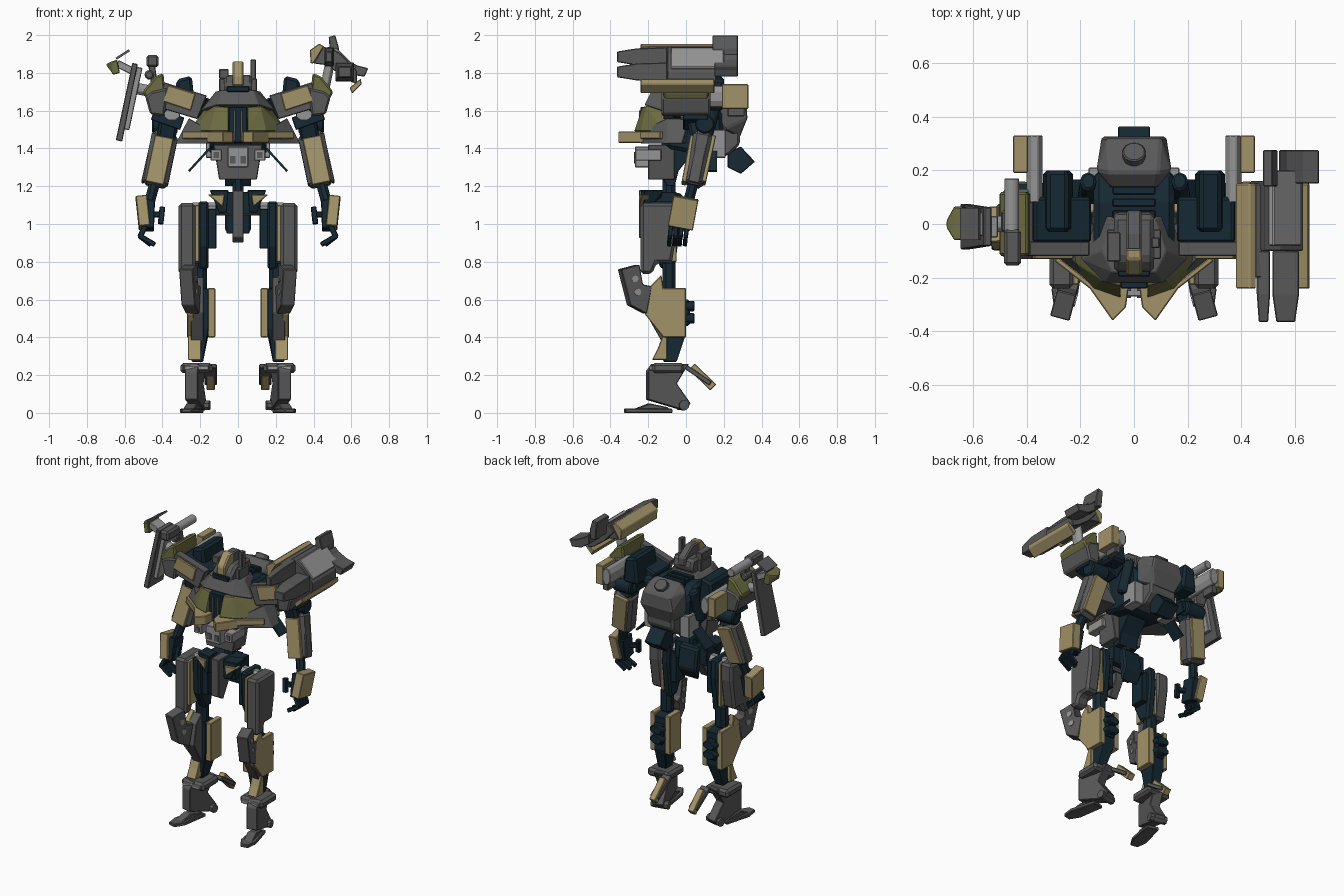
import bpy, bmesh, math
from mathutils import Vector, Matrix

def mat(name, c):
    m = bpy.data.materials.new(name)
    m.diffuse_color = (*c, 1)
    return m
GREY, LIGHT = mat("grey", (.1, .1, .1)), mat("light_grey", (.3, .3, .3))
DARK, TAN = mat("dark_blue", (.008, .022, .033)), mat("tan", (.36, .29, .14))
OLIVE = mat("olive", (.15, .15, .055))

def emit(name, bm, col, m, bev, yaw=None):
    """Turn a bmesh into one object, or a mirrored left/right pair."""
    if yaw:
        piv = Vector((yaw[1], yaw[2], 0))
        bmesh.ops.rotate(bm, verts=bm.verts, cent=piv, matrix=Matrix.Rotation(math.radians(yaw[0]), 3, 'Z'))
    for side in ((1, -1) if m else (1,)):
        if side < 0:
            for v in bm.verts:
                v.co.x *= -1
        bmesh.ops.recalc_face_normals(bm, faces=bm.faces)
        n = name + ({1: "_right", -1: "_left"}[side] if m else "")
        me = bpy.data.meshes.new(n)
        bm.to_mesh(me)
        me.materials.append(col)
        ob = bpy.data.objects.new(n, me)
        bpy.context.collection.objects.link(ob)
        if bev:
            b = ob.modifiers.new("chamfer", 'BEVEL')
            b.width, b.segments, b.limit_method = bev, 1, 'ANGLE'
    bm.free()

def prism(name, axis, a, b, pts, col=GREY, m=False, bev=.004, yaw=None):
    """Extrude a 2D profile along an axis from a to b."""
    put = {'x': lambda t, p: (t, *p), 'y': lambda t, p: (p[0], t, p[1]), 'z': lambda t, p: (*p, t)}[axis]
    bm = bmesh.new()
    lo, hi = [[bm.verts.new(put(t, p)) for p in pts] for t in (a, b)]
    bm.faces.new(lo)
    bm.faces.new(hi)
    for i in range(len(pts)):
        j = (i + 1) % len(pts)
        bm.faces.new((lo[i], lo[j], hi[j], hi[i]))
    emit(name, bm, col, m, bev, yaw)

def box(name, x, y, z, col=GREY, m=False, bev=.004, yaw=None):
    prism(name, 'z', z[0], z[1], [(x[0], y[0]), (x[1], y[0]), (x[1], y[1]), (x[0], y[1])], col, m, bev, yaw)

def hull(name, pts, col=GREY, m=False, bev=.004):
    """Convex armour chunk around a few points."""
    bm = bmesh.new()
    for p in pts:
        bm.verts.new(p)
    r = bmesh.ops.convex_hull(bm, input=bm.verts)
    bmesh.ops.delete(bm, geom=[g for g in r["geom_interior"] if isinstance(g, bmesh.types.BMVert)], context='VERTS')
    bmesh.ops.dissolve_limit(bm, angle_limit=.05, verts=bm.verts, edges=bm.edges)
    emit(name, bm, col, m, bev)

def bar(name, p, q, w, d, col=GREY, m=False, bev=.004, taper=1, n=4, yaw=None):
    """Box (n=4) or round bar from p to q; w is the width along x."""
    p, q = Vector(p), Vector(q)
    z = (q - p).normalized()
    ref = Vector((1, 0, 0)) if abs(z.x) < .9 else Vector((0, 1, 0))
    y = z.cross(ref).normalized()
    x = y.cross(z)
    bm = bmesh.new()
    rings = []
    for c, k in ((p, 1), (q, taper)):
        ang = [2 * math.pi * (i + .5) / n for i in range(n)]
        f = k / 2 / math.cos(math.pi / n)
        rings.append([bm.verts.new(c + x * math.cos(t) * w * f + y * math.sin(t) * d * f) for t in ang])
    bm.faces.new(rings[0])
    bm.faces.new(rings[1])
    for i in range(n):
        j = (i + 1) % n
        bm.faces.new((rings[0][i], rings[0][j], rings[1][j], rings[1][i]))
    emit(name, bm, col, m, bev, yaw)

# Feet
FY = (12, .22, -.1)
prism("foot_body", 'x', .19, .26, [(-.21, .22), (-.18, .26), (.01, .26), (-.055, .155), (.02, .05), (-.01, .012), (-.21, .07)], m=True, yaw=FY)
prism("toe_plate", 'z', 0, .022, [(.2, -.33), (.25, -.33), (.275, -.26), (.265, -.08), (.185, -.08), (.175, -.26)], m=True, yaw=FY)
prism("toe_ridge", 'x', .195, .255, [(-.29, .015), (-.2, .05), (-.1, .03), (-.1, .01)], m=True, yaw=FY)
box("ankle_cuff", (.135, .305), (-.18, -.01), (.21, .265), m=True, bev=.015)
box("ankle_cuff_inset", (.155, .285), (-.195, -.1), (.225, .25), LIGHT, m=True)
bar("heel_spur", (.145, .03, .245), (.145, .145, .135), .045, .045, TAN, m=True)
bar("heel_spur_frame", (.145, -.01, .25), (.145, .13, .155), .065, .025, m=True)
bar("ankle_pin", (.165, -.02, .04), (.28, -.02, .04), .05, .05, m=True, n=8, bev=0, yaw=FY)

# Lower legs
hull("calf_core", [(x, y, z) for x in (.155, .24) for y, z in ((-.13, .66), (.0, .64), (.0, .42), (-.13, .45))] +
     [(x, y, .27) for x in (.185, .245) for y in (-.12, -.05)], DARK, m=True)
prism("shin_outer_panel", 'x', .235, .27, [(-.13, .73), (-.12, .66), (0, .66), (0, .4), (-.12, .4), (-.22, .525), (-.19, .67)], TAN, m=True)
prism("shin_inner_panel", 'x', .12, .16, [(-.12, .66), (0, .66), (0, .4), (-.12, .4)], TAN, m=True)
prism("shin_front", 'x', .18, .25, [(-.13, .72), (-.19, .67), (-.215, .53), (-.13, .38), (-.1, .4)], m=True)
prism("shin_foot_guard", 'x', .195, .265, [(-.18, .28), (-.15, .34), (-.12, .42), (-.1, .42), (-.1, .28)], TAN, m=True)
KY = (15, .22, -.15)
prism("knee_cap", 'x', .185, .26, [(-.36, .76), (-.26, .785), (-.24, .68), (-.19, .67), (-.22, .525), (-.31, .57)], m=True, yaw=KY)
for z, y in ((.71, -.285), (.64, -.27)):
    bar("knee_cap_hole", (.18, y, z), (.264, y, z), .035, .035, LIGHT, m=True, n=10, bev=0, yaw=KY)
box("knee_joint", (.165, .245), (-.125, -.055), (.64, .81), DARK, m=True, bev=.02)
box("calf_thruster_base", (.165, .235), (-.02, .02), (.46, .6), DARK, m=True, bev=.01)
for z in (.5, .565):
    bar("calf_thruster", (.2, -.01, z), (.2, .045, z), .09, .055, DARK, m=True, n=8, bev=.005)

# Thighs
prism("thigh_shell", 'x', .225, .315, [(-.24, 1.11), (-.24, .735), (-.18, .735), (-.155, .795), (-.075, .795), (-.04, 1), (-.04, 1.11)], m=True, bev=.015)
box("thigh_stripe", (.205, .228), (-.225, -.05), (.8, 1.1), TAN, m=True)
prism("thigh_frame", 'x', .155, .21, [(-.2, 1.12), (-.19, .88), (-.13, .76), (-.06, .76), (-.03, 1), (-.04, 1.12)], DARK, m=True, bev=.012)
box("thigh_inner_block", (.115, .16), (-.16, -.06), (.87, 1.08), DARK, m=True)

# Hips and crotch
box("pelvis", (-.12, .12), (-.2, -.05), (1.05, 1.17), DARK)
hull("hip_front_guard", [(.05, -.24, 1.18), (.15, -.22, 1.18), (.06, -.24, 1.06), (.1, -.22, 1.06), (.05, -.15, 1.18), (.15, -.12, 1.18), (.06, -.15, 1.06)], DARK, m=True)
hull("hip_tan_wedge", [(.07, -.25, 1.155), (.16, -.235, 1.155), (.08, -.25, 1.09), (.07, -.2, 1.155), (.16, -.19, 1.155), (.08, -.2, 1.09)], TAN, m=True)
bar("hip_axle", (-.24, -.11, 1.08), (.24, -.11, 1.08), .07, .07, LIGHT, n=8, bev=0)
prism("crotch_plate", 'x', -.03, .03, [(-.25, 1.18), (-.25, .93), (-.2, .9), (-.14, 1), (-.13, 1.18)])
prism("rear_skirt", 'x', -.07, .07, [(-.07, 1.17), (-.02, 1.16), (.0, 1.02), (-.05, .94)], DARK, bev=.012)

# Waist and abdomen
bar("waist_column", (0, -.09, 1.14), (0, -.09, 1.28), .06, .07, DARK, n=8, bev=0)
prism("waist_block", 'x', -.07, .07, [(-.13, 1.43), (-.13, 1.25), (-.1, 1.2), (-.06, 1.2), (-.04, 1.28), (.08, 1.43)], DARK)
hull("abdomen", [(x, y, z) for x, z in ((-.13, 1.42), (.13, 1.42), (-.11, 1.3), (.11, 1.3), (-.1, 1.235), (.1, 1.235)) for y in (-.2, -.06)])
box("cockpit_block", (-.055, .055), (-.27, -.13), (1.3, 1.41), LIGHT)
box("abdomen_lamp", (.085, .145), (-.27, -.13), (1.335, 1.395), LIGHT, m=True)
box("abdomen_lamp_inset", (.1, .13), (-.275, -.25), (1.35, 1.38), m=True, bev=0)
box("cockpit_inset", (.012, .042), (-.275, -.25), (1.32, 1.36), m=True, bev=0)

# Chest
prism("torso_core", 'x', -.15, .15, [(-.1, 1.4), (-.18, 1.58), (-.1, 1.66), (.1, 1.67), (.19, 1.6), (.2, 1.45), (.1, 1.36)], DARK, bev=.02)
box("chest_centre", (-.05, .05), (-.24, -.1), (1.43, 1.62), DARK)
for s in (-.018, .018):
    box("chest_centre_rib", (s - .006, s + .006), (-.25, -.2), (1.44, 1.6), GREY, bev=0)
hull("chest_plate", [(.05, -.23, 1.62), (.12, -.21, 1.625), (.05, -.275, 1.49), (.15, -.24, 1.49), (.26, -.12, 1.49), (.05, -.08, 1.62), (.17, -.06, 1.62), (.24, -.03, 1.5), (.06, -.04, 1.49)], OLIVE, m=True)
prism("chest_beak", 'z', 1.43, 1.49, [(.02, -.24), (.03, -.31), (.08, -.36), (.165, -.24), (.12, -.15), (.03, -.15)], TAN, m=True)
hull("chest_side", [(.13, -.25, 1.485), (.14, -.24, 1.425), (.33, -.1, 1.425), (.26, -.1, 1.56), (.33, -.02, 1.425), (.26, .02, 1.56), (.13, .0, 1.425), (.16, -.2, 1.5)], m=True)
bar("chest_side_trim", (.13, -.255, 1.47), (.29, -.13, 1.47), .02, .04, TAN, m=True)
hull("collar", [(s * x, y, z) for s in (1, -1) for x, y, z in ((.11, -.22, 1.63), (.2, -.13, 1.6), (.13, .04, 1.62), (.08, -.18, 1.71), (.12, -.1, 1.7), (.08, .02, 1.7))])

# Head
prism("head", 'x', -.075, .075, [(-.17, 1.68), (-.18, 1.74), (-.13, 1.79), (.03, 1.79), (.05, 1.73), (.0, 1.68)], bev=.015)
prism("head_crest", 'x', -.03, .03, [(-.19, 1.73), (-.19, 1.79), (-.13, 1.86), (-.09, 1.86), (-.09, 1.73)], TAN, bev=.008)
prism("head_crest_rear", 'x', -.028, .028, [(-.1, 1.73), (-.1, 1.855), (-.03, 1.855), (.05, 1.8), (.05, 1.74)], bev=.008)
box("head_cheek", (.06, .1), (-.13, -.02), (1.7, 1.77), m=True)
box("head_visor", (-.06, .06), (-.195, -.15), (1.7, 1.73), DARK)
bar("head_antenna", (.08, -.07, 1.74), (.08, -.07, 1.87), .03, .04)
box("head_sensor", (-.1, -.05), (-.14, -.03), (1.77, 1.82))

# Back unit
hull("backpack", [(s * x, y, z) for s in (1, -1) for x, y, z in ((.09, .19, 1.71), (.14, .2, 1.66), (.1, .32, 1.65), (.12, .325, 1.56), (.14, .2, 1.5), (.08, .285, 1.46), (.08, .13, 1.66))], bev=.008)
bar("backpack_cap", (0, .24, 1.66), (0, .27, 1.7), .085, .085, n=12, bev=.005)
prism("backpack_lower", 'x', -.1, .1, [(.12, 1.55), (.285, 1.55), (.285, 1.42), (.22, 1.36), (.12, 1.36)], bev=.012)
prism("backpack_tail", 'x', -.06, .06, [(.22, 1.38), (.29, 1.41), (.365, 1.33), (.29, 1.265), (.22, 1.3)], DARK)
for i in range(3):
    box("back_vent", (-.08, .08), (.02 + i * .045, .05 + i * .045), (1.65, 1.685), DARK, bev=.004)
bar("back_tube", (.18, .1, 1.45), (.17, .16, 1.66), .06, .07, DARK, m=True, n=8, bev=.01)
bar("back_flap", (.15, .12, 1.4), (.26, .12, 1.28), .012, .09, DARK, m=True, bev=0)
box("back_side_block", (.1, .17), (.1, .21), (1.35, 1.5), LIGHT, m=True)

# Shoulders
prism("shoulder_block", 'y', -.07, .1, [(.156, 1.66), (.37, 1.73), (.4, 1.64), (.21, 1.555)], DARK, m=True, bev=.01)
prism("shoulder_front_plate", 'y', -.12, -.065, [(.165, 1.68), (.39, 1.75), (.43, 1.62), (.215, 1.555)], GREY, m=True)
prism("shoulder_stripe", 'y', -.13, -.1, [(.225, 1.69), (.37, 1.735), (.4, 1.65), (.25, 1.6)], TAN, m=True)
prism("shoulder_dark_pod", 'y', -.03, .2, [(.225, 1.6), (.245, 1.785), (.325, 1.765), (.34, 1.6)], DARK, m=True, bev=.015)
prism("pauldron", 'y', -.12, .12, [(.395, 1.8), (.44, 1.78), (.505, 1.7), (.475, 1.64), (.4, 1.64), (.385, 1.7)], OLIVE, m=True, bev=.01)
prism("pauldron_base", 'y', -.13, .13, [(.37, 1.72), (.46, 1.7), (.49, 1.67), (.465, 1.58), (.39, 1.57)], GREY, m=True, bev=.01)
bar("shoulder_rear_pod", (.37, .08, 1.675), (.37, .33, 1.675), .06, .11, LIGHT, m=True, n=8)
box("shoulder_rear_cover", (.395, .45), (.19, .33), (1.61, 1.74), TAN, m=True)
box("shoulder_rear_fin", (.37, .41), (.22, .31), (1.57, 1.63), GREY, m=True)

# Arms
bar("upper_arm", (.35, .04, 1.63), (.385, .08, 1.44), .1, .1, DARK, m=True, bev=.015)
bar("upper_arm_guard", (.295, .05, 1.53), (.45, .05, 1.585), .13, .07, DARK, m=True)
bar("shoulder_disc", (.32, .1, 1.53), (.455, .1, 1.53), .1, .1, DARK, m=True, n=10, bev=.008)
bar("arm_ring", (.35, -.03, 1.58), (.35, .06, 1.58), .08, .06, LIGHT, m=True, n=8, bev=0)
bar("forearm", (.385, .09, 1.48), (.44, .04, 1.2), .14, .1, GREY, m=True, bev=.02, taper=.95)
bar("forearm_front_panel", (.39, .033, 1.46), (.442, -.012, 1.215), .1, .025, TAN, m=True)
bar("forearm_rear_panel", (.385, .145, 1.46), (.44, .092, 1.215), .1, .025, TAN, m=True)
bar("forearm_outer_panel", (.453, .085, 1.45), (.505, .04, 1.22), .015, .06, GREY, m=True)
bar("wrist", (.44, .04, 1.22), (.47, .01, 1.11), .055, .055, DARK, m=True, n=8, bev=0)
bar("hand_guard", (.512, .0, 1.14), (.495, -.03, .98), .06, .135, TAN, m=True)
bar("palm", (.465, .0, 1.12), (.47, -.03, .97), .05, .1, DARK, m=True)
for i in range(4):
    y = -.08 + i * .028
    bar("finger_base", (.49, y, .99), (.52, y - .005, .93), .028, .024, DARK, m=True)
    bar("finger_tip", (.525, y - .005, .94), (.44 + .02 * (i % 2), y - .01, .89), .026, .023, DARK, m=True)
bar("thumb_base", (.46, -.04, 1.05), (.405, -.06, 1.05), .03, .03, DARK, m=True)
bar("thumb_tip", (.4, -.06, 1.09), (.41, -.075, 1.0), .03, .03, DARK, m=True)

# Right shoulder cannon
bar("cannon_mount", (.46, .02, 1.72), (.49, .02, 1.87), .05, .08, LIGHT, n=8)
prism("cannon_body", 'y', -.1, .16, [(.43, 1.9), (.48, 1.94), (.545, 1.9), (.63, 1.81), (.63, 1.74), (.58, 1.76), (.5, 1.82)])
prism("cannon_inner_plate", 'y', -.24, .15, [(.385, 1.85), (.38, 1.92), (.43, 1.955), (.455, 1.94), (.4, 1.85)], TAN)
prism("cannon_inner_rail", 'y', -.2, .15, [(.4, 1.85), (.45, 1.94), (.48, 1.93), (.475, 1.84)])
prism("cannon_outer_plate", 'y', -.24, .15, [(.59, 1.72), (.605, 1.69), (.655, 1.74), (.65, 1.77)], TAN)
for nm, x, z, w in (("upper", .482, 1.885, .05), ("lower", .565, 1.805, .1)):
    hull("cannon_prong_" + nm, [(x + a * w / 2, y, z + b * h) for a in (-1, 1) for b in (-1, 1) for y, h in ((-.1, .05), (-.26, .045))] +
         [(x + a * w * .35, -.365, z + b * .028) for a in (-1, 1) for b in (-1, 1)])
prism("cannon_top_cover", 'y', -.08, .2, [(.5, 1.925), (.52, 1.935), (.625, 1.83), (.61, 1.81)], LIGHT)
prism("cannon_rear_fin_upper", 'y', .14, .275, [(.48, 1.99), (.515, 2.0), (.535, 1.93), (.53, 1.87), (.49, 1.87)])
prism("cannon_rear_fin_outer", 'y', .15, .275, [(.54, 1.9), (.57, 1.87), (.63, 1.84), (.69, 1.825), (.67, 1.78), (.6, 1.79), (.54, 1.83)])

# Left shoulder shield and small gun
bar("shield_plate", (-.63, -.01, 1.44), (-.545, -.01, 1.85), .035, .17, GREY, taper=.85)
bar("shield_ridge", (-.595, -.01, 1.5), (-.525, -.01, 1.83), .04, .08, LIGHT)
hull("shield_tip", [(-.7, y, 1.845) for y in (-.01, .01)] + [(x, y, z) for x, z in ((-.66, 1.79), (-.625, 1.8), (-.64, 1.87), (-.67, 1.86)) for y in (-.06, .065)], OLIVE)
bar("shield_tip_arm", (-.645, 0, 1.875), (-.575, 0, 1.92), .012, .12, GREY, bev=0)
bar("shield_tip_link", (-.64, 0, 1.85), (-.54, 0, 1.8), .04, .09, LIGHT)
bar("shield_strut", (-.55, 0, 1.72), (-.45, 0, 1.7), .06, .06, LIGHT, n=8)
bar("gun_barrel", (-.455, -.1, 1.86), (-.455, .17, 1.86), .055, .055, LIGHT, n=10)
box("gun_muzzle", (-.485, -.42), (-.155, -.02), (1.83, 1.895), bev=.012)
bar("gun_pivot", (-.47, -.03, 1.79), (-.47, .05, 1.79), .05, .05, n=10, bev=.01)
bar("gun_mount", (-.44, .01, 1.72), (-.46, .01, 1.86), .035, .05)
